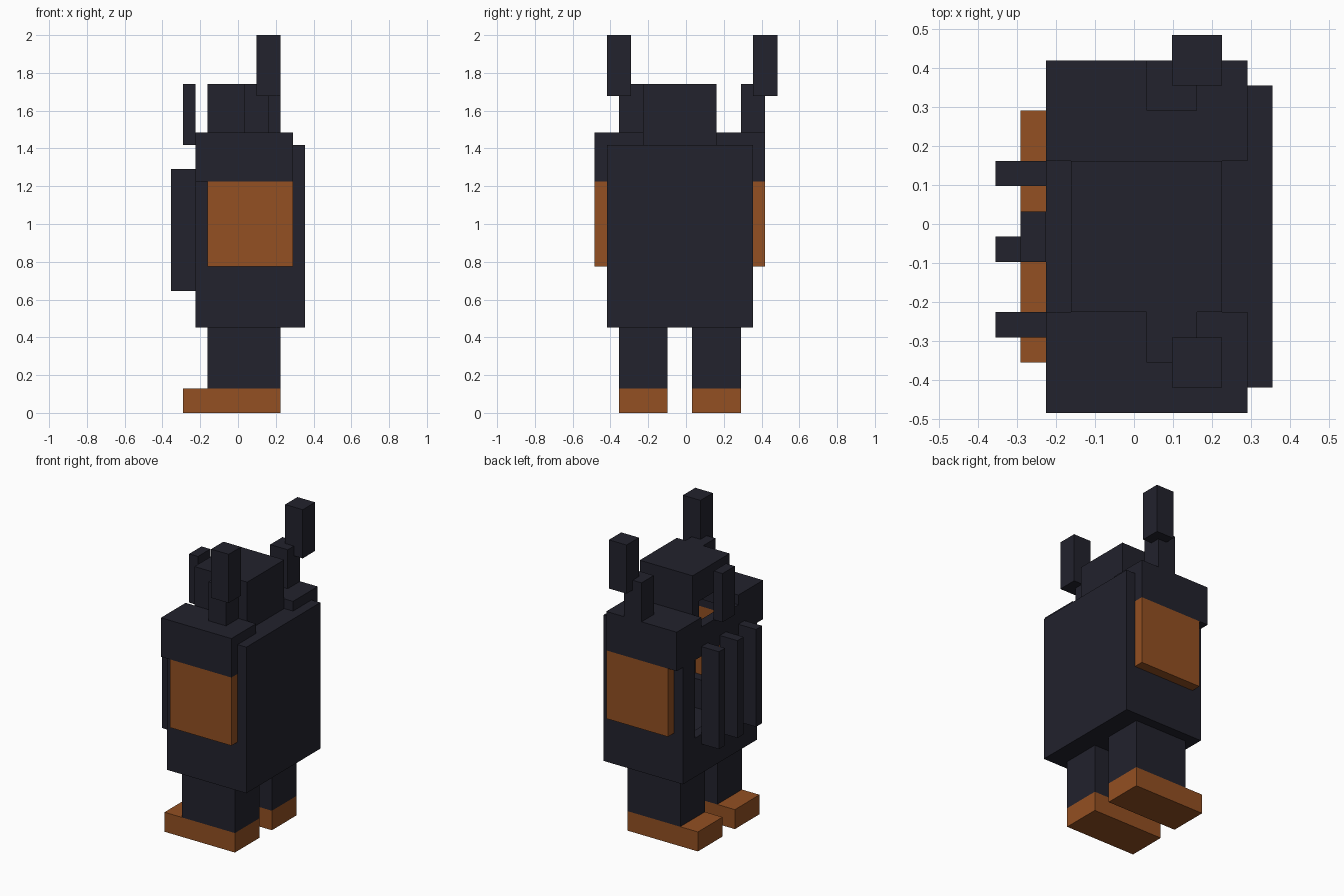
import bpy
import bmesh

old = bpy.data.objects.get("Cube")
if old:
    bpy.data.objects.remove(old, do_unlink=True)

U = 2 / 31      # size of one block unit
MID = -0.5      # centre line of the body across y, in block units


def material(name, rgb):
    m = bpy.data.materials.new(name)
    m.use_nodes = True
    m.diffuse_color = (*rgb, 1)
    node = next(n for n in m.node_tree.nodes if n.type == 'BSDF_PRINCIPLED')
    node.inputs["Base Color"].default_value = (*rgb, 1)
    return m


DARK = material("charcoal", (0.016, 0.016, 0.026))
RUST = material("burnt_orange", (0.292, 0.080, 0.016))


def part(name, mat, *boxes):
    """One object made of boxes given as (x0, x1, y0, y1, z0, z1) in block units."""
    bm = bmesh.new()
    for x0, x1, y0, y1, z0, z1 in boxes:
        verts = bmesh.ops.create_cube(bm, size=1)["verts"]
        for v in verts:
            v.co = ((x1 if v.co.x > 0 else x0) * U,
                    (y1 if v.co.y > 0 else y0) * U,
                    (z1 if v.co.z > 0 else z0) * U)
    mesh = bpy.data.meshes.new(name)
    bm.to_mesh(mesh)
    bm.free()
    mesh.materials.append(mat)
    ob = bpy.data.objects.new(name, mesh)
    bpy.context.collection.objects.link(ob)
    return ob


def pair(name, mat, *boxes, mid=MID):
    """The part on the -y side and its mirrored copy on the +y side."""
    part(name + "_near", mat, *boxes)
    part(name + "_far", mat, *[(x0, x1, 2 * mid - y1, 2 * mid - y0, z0, z1)
                               for x0, x1, y0, y1, z0, z1 in boxes])


# Feet and legs
pair("foot", RUST, (-4.5, 3.5, -5.5, -1.5, 0, 2))
pair("leg", DARK, (-2.5, 3.5, -5.5, -1.5, 2, 7))

# Hollow body: back, floor with sill, lintel
part("back_plate", DARK, (3.5, 5.5, -6.5, 5.5, 7, 22))
part("body_floor", DARK, (-3.5, 3.5, -6.5, 5.5, 7, 9))
part("front_sill", DARK, (-3.5, -2.5, -4.5, 3.5, 9, 11))
part("front_lintel", DARK, (-3.5, -2.5, -3.5, 2.5, 19, 22))

# Side walls, left open behind the coloured panels
pair("side_wall", DARK,
     (-3.5, -2.5, -6.5, -4.5, 9, 19),
     (-2.5, 3.5, -6.5, -5.5, 9, 12))
pair("side_panel", RUST, (-2.5, 4.5, -7.5, -6.5, 12, 19))

# Hollow shoulders
pair("shoulder", DARK,
     (-3.5, 4.5, -7.5, -3.5, 22, 23),
     (-3.5, 4.5, -7.5, -6.5, 19, 22),
     (-3.5, -2.5, -6.5, -3.5, 19, 22),
     (3.5, 4.5, -6.5, -3.5, 19, 22))

# Grille bars over the front opening
for i, y in enumerate((-4.5, -1.5, 1.5)):
    part(f"grille_bar_{i + 1}", DARK, (-5.5, -3.5, y, y + 1, 10, 20))

# Hood-like head with a slot under its face, and the nose post before it
part("head", DARK,
     (-2.5, 3.5, -3.5, 2.5, 26, 27),
     (2.5, 3.5, -3.5, 2.5, 22, 26),
     (-2.5, 2.5, -3.5, -2.5, 22, 26),
     (-2.5, 2.5, 1.5, 2.5, 22, 26),
     (-2.5, -1.5, -2.5, 1.5, 24, 26))
part("nose_post", DARK, (-4.5, -3.5, -1.5, 0.5, 22, 27))

# Horns, set one unit off the body's centre line
pair("horn_base", DARK, (0.5, 2.5, -5.5, -3.5, 23, 27), mid=0.5)
pair("horn_tip", DARK, (1.5, 3.5, -6.5, -4.5, 26, 31), mid=0.5)
